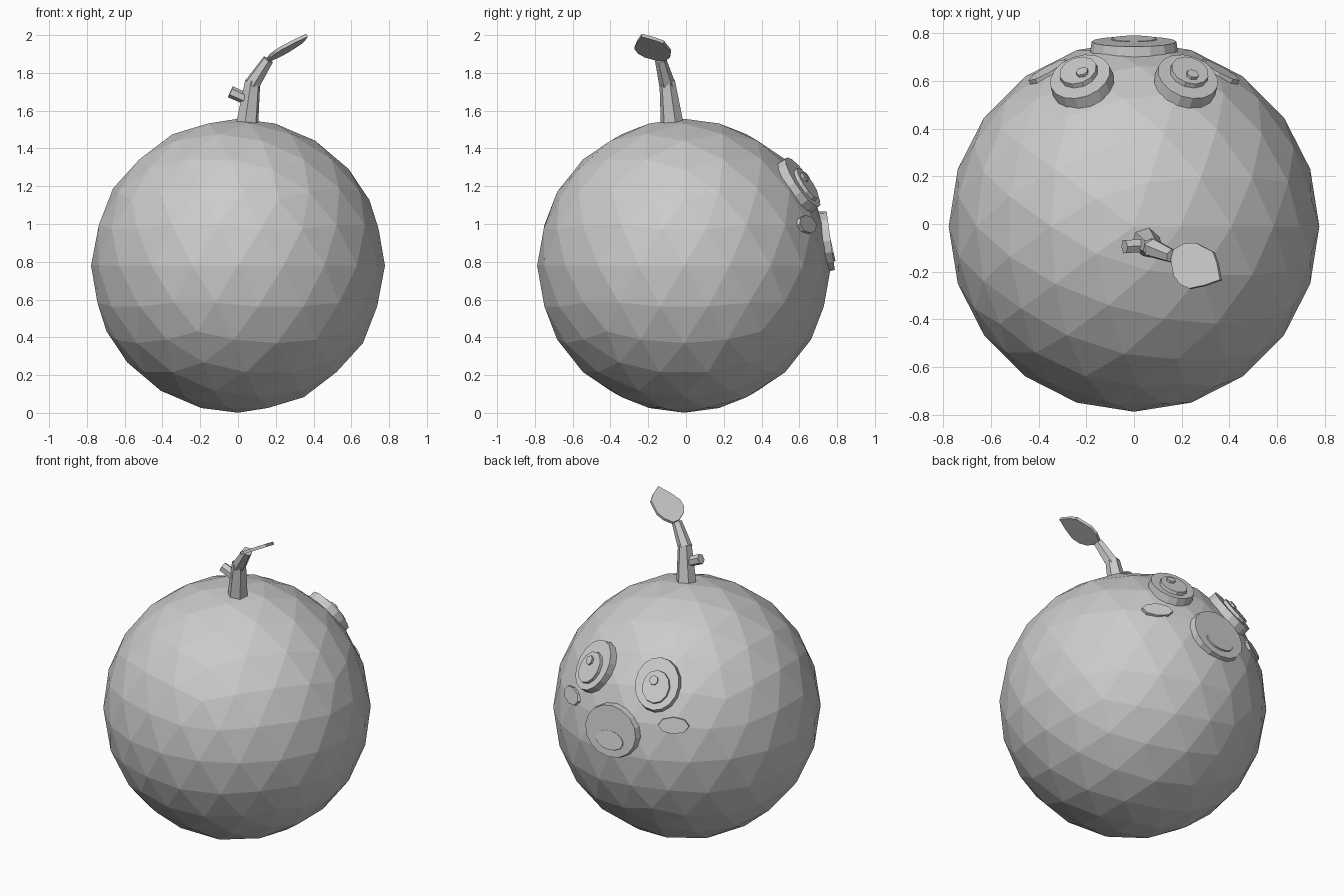
import bpy, bmesh, math
from mathutils import Vector, Matrix

if "Cube" in bpy.data.objects:
    bpy.data.objects.remove(bpy.data.objects["Cube"])

grey = bpy.data.materials.new("plain_grey")
grey.use_nodes = True
grey.diffuse_color = (0.6, 0.6, 0.6, 1)
grey.node_tree.nodes["Principled BSDF"].inputs["Base Color"].default_value = (0.6, 0.6, 0.6, 1)

CENTRE = Vector((0, -0.01, 0.779))
RADIUS = 0.778


def finish(name, bm):
    mesh = bpy.data.meshes.new(name)
    bmesh.ops.recalc_face_normals(bm, faces=bm.faces)
    bm.to_mesh(mesh)
    bm.free()
    mesh.materials.append(grey)
    obj = bpy.data.objects.new(name, mesh)
    bpy.context.collection.objects.link(obj)
    return obj


def frame(normal):
    """Rotation with local z along the normal and local y upward."""
    return normal.to_track_quat('Z', 'Y').to_matrix().to_4x4()


def disc(name, front, normal, width, height, depth, sides, taper=0.95):
    """Oval plate whose front face is centred on the given point."""
    bm = bmesh.new()
    bmesh.ops.create_cone(bm, cap_ends=True, segments=sides, radius1=0.5,
                          radius2=0.5 * taper, depth=1)
    place = Matrix.Translation(front - normal * depth / 2) @ frame(normal)
    bm.transform(place @ Matrix.Diagonal((width, height, depth, 1)))
    return finish(name, bm)


def twig(name, start, end, r1, r2, sides):
    start, end = Vector(start), Vector(end)
    bm = bmesh.new()
    bmesh.ops.create_cone(bm, cap_ends=True, segments=sides, radius1=r1,
                          radius2=r2, depth=(end - start).length)
    bm.transform(Matrix.Translation((start + end) / 2) @ frame((end - start).normalized()))
    return finish(name, bm)


# Round faceted body
bm = bmesh.new()
bmesh.ops.create_icosphere(bm, subdivisions=3, radius=RADIUS)
bm.transform(Matrix.Translation(CENTRE))
finish("body", bm)

# Layered eyes and cheeks on both sides of the face
for side, s in (("right", -1), ("left", 1)):
    normal = Vector((s * 0.225, 0.625, 0.44)).normalized()
    turn = frame(normal).to_3x3()
    for part, dist, dx, dy, w, h, depth, sides in (
            ("eye", 0.802, 0, 0, 0.275, 0.33, 0.09, 16),
            ("pupil", 0.822, 0, -0.02, 0.17, 0.205, 0.05, 12),
            ("eye_glint", 0.835, -0.015, 0.015, 0.055, 0.06, 0.04, 7)):
        front = CENTRE + normal * dist + turn @ Vector((dx, dy, 0))
        disc(f"{side}_{part}", front, normal, w, h, depth, sides)
    cheek = Vector((s * 0.36, 0.65, 0.218)).normalized()
    disc(f"{side}_cheek", CENTRE + cheek * 0.783, cheek, 0.19, 0.105, 0.05, 8)

# Snout with the mouth tipped so that only its upper rim shows
snout_dir = Vector((0, 1, 0.14)).normalized()
disc("snout", Vector((0, 0.766, 0.912)), snout_dir, 0.375, 0.33, 0.07, 16)
mouth_dir = Vector((0, 1, 0.22)).normalized()
disc("mouth", Vector((0, 0.779, 0.86)), mouth_dir, 0.2, 0.12, 0.02, 14)

# Bent stem with a cut side twig
twig("lower_stem", (0.045, -0.07, 1.5), (0.078, -0.1, 1.76), 0.064, 0.042, 6)
twig("upper_stem", (0.075, -0.1, 1.74), (0.16, -0.135, 1.87), 0.043, 0.03, 6)
twig("side_twig", (0.06, -0.09, 1.655), (-0.04, -0.095, 1.7), 0.03, 0.032, 6)

# Tilted leaf: outline seen from above, height follows its slope
outline = [(0.158, -0.15), (0.17, -0.108), (0.215, -0.083), (0.262, -0.08),
           (0.335, -0.118), (0.352, -0.165), (0.365, -0.235), (0.3, -0.258),
           (0.235, -0.272), (0.197, -0.255), (0.17, -0.218)]
bm = bmesh.new()
bm.faces.new([bm.verts.new((x, y, 1.87 + 0.55 * (x - 0.16) - 0.18 * (y + 0.14)))
              for x, y in outline])
leaf = finish("leaf", bm)
thick = leaf.modifiers.new("thickness", 'SOLIDIFY')
thick.thickness = 0.018
thick.offset = 0
